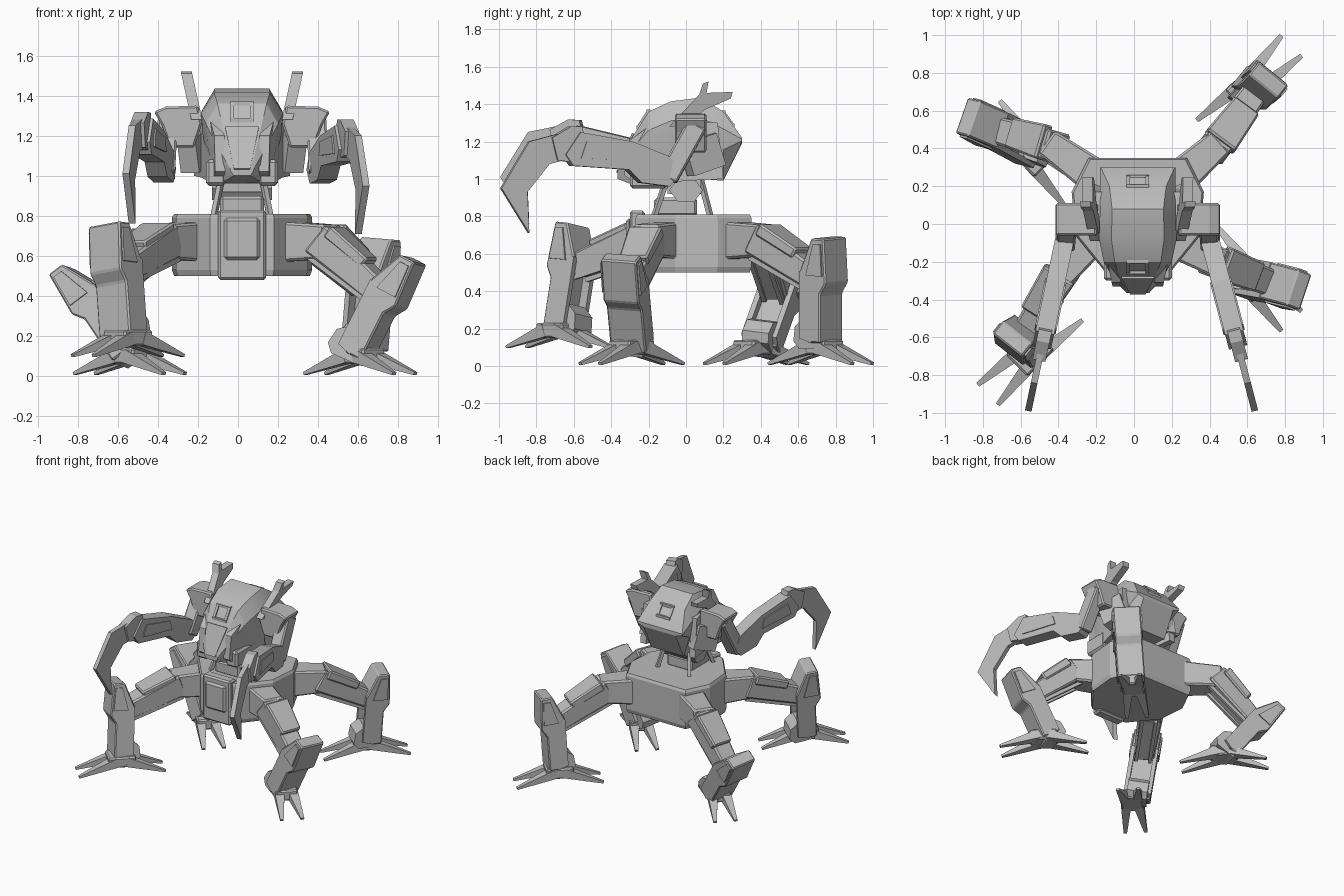
import bpy, bmesh, math
from mathutils import Vector as V

cube = bpy.data.objects.get("Cube")
if cube:
    bpy.data.objects.remove(cube, do_unlink=True)

GREY = (0.5, 0.5, 0.5, 1)
mat = bpy.data.materials.new("plain_grey")
mat.use_nodes = True
mat.diffuse_color = GREY
mat.node_tree.nodes["Principled BSDF"].inputs["Base Color"].default_value = GREY
CX = 0.02
X, Y, Z = V((1, 0, 0)), V((0, 1, 0)), V((0, 0, 1))


def loft(name, rings, bevel=0):
    """Skin closed rings of equal length and cap the ends."""
    bm = bmesh.new()
    rows = [[bm.verts.new(p) for p in r] for r in rings]
    n = len(rows[0])
    for a, b in zip(rows, rows[1:]):
        for i in range(n):
            j = (i + 1) % n
            bm.faces.new((a[i], a[j], b[j], b[i]))
    bm.faces.new(rows[0][::-1])
    bm.faces.new(rows[-1])
    bmesh.ops.recalc_face_normals(bm, faces=bm.faces)
    me = bpy.data.meshes.new(name)
    bm.to_mesh(me)
    bm.free()
    ob = bpy.data.objects.new(name, me)
    me.materials.append(mat)
    bpy.context.collection.objects.link(ob)
    if bevel:
        mod = ob.modifiers.new("bevel", "BEVEL")
        mod.width, mod.segments = bevel, 1
    return ob


def prism(name, pts, o, u, v, w, bevel=0):
    """Extrude a 2D profile in the u, v plane, centred along w."""
    ring = [V(o) + u * p + v * q for p, q in pts]
    return loft(name, [[p - w / 2 for p in ring], [p + w / 2 for p in ring]], bevel)


def beam(name, a, b, s0, s1=None, up=Z, bevel=0):
    """Tapered box from a to b; sizes are (width, height)."""
    a, b, s1 = V(a), V(b), s1 or s0
    d = (b - a).normalized()
    side = d.cross(up).normalized()
    top = side.cross(d)
    rings = [[c + side * s[0] * i / 2 + top * s[1] * j / 2
              for i, j in ((-1, -1), (1, -1), (1, 1), (-1, 1))]
             for c, s in ((a, s0), (b, s1))]
    return loft(name, rings, bevel)


def box(name, lo, hi, bevel=0):
    lo, hi = V(lo), V(hi)
    mx, my = (lo.x + hi.x) / 2, (lo.y + hi.y) / 2
    return beam(name, (mx, my, lo.z), (mx, my, hi.z),
                (hi.x - lo.x, hi.y - lo.y), up=Y, bevel=bevel)


# Pelvis
half = [(0.16, -0.27), (0.33, -0.06), (0.35, 0.17), (0.26, 0.35)]
plan = half + [(-x, y) for x, y in reversed(half)]


def pelvis_ring(z, k):
    return [(CX + x * k, 0.04 + (y - 0.04) * k, z) for x, y in plan]


loft("pelvis", [pelvis_ring(z, k) for z, k in ((0.5, 0.97), (0.53, 1), (0.79, 1), (0.81, 0.97))])
box("front_plate", (CX - 0.12, -0.3, 0.48), (CX + 0.12, -0.22, 0.83), 0.012)
box("front_panel", (CX - 0.09, -0.32, 0.58), (CX + 0.09, -0.29, 0.79), 0.015)

# Waist
box("waist_block", (CX - 0.11, -0.17, 0.8), (CX + 0.11, 0.06, 0.9), 0.015)
hexagon = [(0.09 * math.cos(k * math.pi / 3), 0.07 * math.sin(k * math.pi / 3)) for k in range(6)]
prism("waist_joint", hexagon, (CX, 0, 0.94), Y, Z, X * 0.3)
box("neck", (CX - 0.13, -0.1, 0.92), (CX + 0.13, 0.08, 1.03))
for sx in (-1, 1):
    for y in (-0.17, 0.13):
        beam("waist_piston", (CX + sx * 0.14, y, 0.8), (CX + sx * 0.1, y * 0.6, 1.0), (0.025, 0.025))

# Head and torso shell, stations from back to nose: y, half width, top, bottom, top width ratio
stations = [(0.3, 0.2, 1.22, 1.19, 0.98), (0.2, 0.2, 1.36, 0.99, 0.75), (0.08, 0.2, 1.435, 1.0, 0.68),
            (-0.08, 0.205, 1.415, 1.0, 0.68), (-0.2, 0.18, 1.36, 0.96, 0.68),
            (-0.29, 0.13, 1.22, 0.97, 0.7), (-0.365, 0.06, 1.05, 1.0, 0.8)]
rings = []
for y, hw, top, bot, k in stations:
    h = top - bot
    side = [(hw * k, top), (hw, top - h * 0.25), (hw * 0.95, bot + h * 0.45), (hw * 0.7, bot)]
    rings.append([(CX + x, y, z) for x, z in side] + [(CX - x, y, z) for x, z in reversed(side)])
head = loft("head_shell", rings)
bpy.context.view_layer.objects.active = head
head.select_set(True)
bpy.ops.object.shade_smooth_by_angle(angle=math.radians(25))
head.select_set(False)
beam("nose_plate", (CX, -0.275, 1.24), (CX, -0.36, 1.03), (0.17, 0.03), (0.08, 0.03), Y)
for a, b in (((-0.2, 1.36), (-0.255, 1.275)), ((0.2, 1.355), (0.25, 1.285))):
    pa, pb = V((CX, *a)), V((CX, *b))
    # Square frame from four bars
    for sx in (-0.05, 0.05):
        beam("hatch_side", pa + X * sx, pb + X * sx, (0.02, 0.02), up=Y)
    for p in (pa, pb):
        beam("hatch_bar", p - X * 0.06, p + X * 0.06, (0.02, 0.02))

cheek = [(-0.33, 1.02), (-0.31, 1.2), (-0.2, 1.28), (-0.05, 1.32), (0.17, 1.3),
         (0.2, 1.0), (0, 0.99), (-0.25, 0.96)]
fin = [(-0.09, 1.28), (0.07, 1.45), (0.09, 1.51), (0.12, 1.52), (0.11, 1.46),
       (0.25, 1.465), (0.24, 1.43), (0.1, 1.37), (0, 1.28)]
cap = [(0.2, 1.26), (0.22, 1.35), (0.38, 1.345), (0.44, 1.32), (0.4, 1.25), (0.36, 1.14), (0.24, 1.14)]
for sx in (-1, 1):
    # Cheek plates taper toward the nose
    o = (CX + sx * 0.175, 0, 0)
    prism("cheek_plate", cheek, o, (Y + X * sx * 0.2), Z, X * 0.05)
    box("jaw_block", (CX + sx * 0.13 - 0.05, -0.3, 0.95), (CX + sx * 0.13 + 0.05, -0.1, 1.08), 0.015)
    o = (CX + sx * (0.23 - 1.3 * 0.22), 0, 0)
    prism("head_fin", fin, o, Y, (Z + X * sx * 0.22), X * 0.055)
    # Shoulders
    prism("shoulder", cap, (CX, 0.025, 0), X * sx, Z, Y * 0.17, 0.01)
    beam("upper_arm", (CX + sx * 0.37, 0.06, 1.29), (CX + sx * 0.385, -0.1, 1.0), (0.1, 0.11), up=Y, bevel=0.01)
    beam("rear_brace", (CX + sx * 0.2, 0.17, 1.16), (CX + sx * 0.27, 0.0, 1.1), (0.1, 0.18))

# Arms: profiles run forward along u
forearm = [(0.04, 1.03), (0.1, 1.12), (0.3, 1.2), (0.58, 1.25), (0.66, 1.13),
           (0.62, 1.07), (0.32, 1.05), (0.25, 0.98), (0.1, 0.96)]
panel = [(0.3, 1.1), (0.32, 1.17), (0.55, 1.2), (0.58, 1.11)]
wrist = [(0.53, 1.13), (0.57, 1.28), (0.63, 1.28), (0.73, 1.22), (0.7, 1.1), (0.63, 1.09)]
claw = [(0.6, 1.14), (0.62, 1.26), (0.85, 1.2), (1.0, 0.95), (0.85, 0.71),
        (0.86, 0.93), (0.74, 1.08), (0.66, 1.1)]
for x0, slope, lift in ((0.38, 0.26, 0), (-0.35, -0.21, 0.06)):
    u = V((slope, -0.99, lift))
    w = V((1, slope, 0)).normalized()
    for name, pts, width in (("forearm", forearm, 0.1), ("forearm_panel", panel, 0.115),
                             ("wrist", wrist, 0.07), ("claw", claw, 0.035)):
        prism(name, pts, (x0, 0, 0), u, Z, w * width)

# Legs
shin_pts = [(-0.03, 0), (-0.03, 0.34), (-0.08, 0.38), (0.0, 0.56), (0.085, 0.56),
            (0.1, 0.32), (0.06, 0.26), (0.06, 0)]
rail_pts = [(-0.08, 0.02), (-0.08, 0.38), (0, 0.4), (0, 0)]
knee_pts = [(-0.03, 0.36), (0.02, 0.53), (0.07, 0.53), (0.08, 0.36)]
ankle_pts = [(-0.14, 0.0), (-0.13, 0.08), (-0.07, 0.13), (0.05, 0.1), (0.05, -0.03), (-0.1, -0.04)]


def leg(name, root, elbow, knee, ankle, foot):
    root, elbow, knee, ankle, foot = map(V, (root, elbow, knee, ankle, foot))
    t = (knee - ankle).normalized()
    u = knee - elbow
    u.z = 0
    s = (u - t * u.dot(t)).normalized()
    w = t.cross(s)
    # Hip and thigh
    out = (elbow - root).normalized()
    beam(name + "_hip", root, elbow + out * 0.04, (0.19, 0.2), (0.15, 0.17), bevel=0.012)
    joint = ankle + t * 0.34 - s * 0.04
    d = (joint - elbow).normalized()
    n = w.cross(d).normalized()
    n = n if n.z > 0 else -n
    beam(name + "_thigh", elbow - d * 0.03, joint, (0.17, 0.17), (0.14, 0.13), bevel=0.012)
    beam(name + "_thigh_cover", elbow + n * 0.07, elbow.lerp(joint, 0.65) + n * 0.07,
         (0.19, 0.07), (0.16, 0.06), bevel=0.01)
    for k in (-1, 1):
        beam(name + "_thigh_piston", elbow + w * k * 0.05 - n * 0.1, joint + w * k * 0.05 - n * 0.07,
             (0.025, 0.025))
        # Side rails make the shin a channel open to the inside
        prism(name + "_shin_rail", rail_pts, ankle + w * k * 0.085, s, t, w * 0.03)
    # Shin with raised knee block
    prism(name + "_shin", shin_pts, ankle, s, t, w * 0.2, 0.008)
    prism(name + "_knee_side", knee_pts, ankle, s, t, w * 0.22)
    prism(name + "_ankle", ankle_pts, ankle, s, t, w * 0.15)
    # Foot with two outer and two inner toes
    axis = V((math.copysign(1, foot.x), math.copysign(1, foot.y), 0)).normalized()
    perp = axis.cross(Z)
    hub = foot + Z * 0.1
    beam(name + "_foot_hub", hub - axis * 0.1, hub + axis * 0.1, (0.16, 0.08), bevel=0.01)
    for i in (-1, 1):
        for k in (-1, 1):
            a = hub + axis * i * 0.04 + perp * k * 0.045
            b = foot + axis * i * 0.315 + perp * k * 0.075 + Z * 0.012
            beam(name + "_toe", a, b, (0.075, 0.07), (0.025, 0.015))


leg("back_left_leg", (0.26, 0.26, 0.67), (0.43, 0.41, 0.67), (0.69, 0.73, 0.73),
    (0.64, 0.73, 0.13), (0.61, 0.72, 0))
leg("back_right_leg", (-0.22, 0.26, 0.67), (-0.43, 0.41, 0.67), (-0.83, 0.55, 0.52),
    (-0.55, 0.4, 0.1), (-0.54, 0.375, 0))
leg("front_right_leg", (-0.22, -0.07, 0.67), (-0.37, -0.25, 0.67), (-0.62, -0.57, 0.78),
    (-0.58, -0.66, 0.2), (-0.55, -0.68, 0.09))
leg("front_left_leg", (0.25, -0.1, 0.67), (0.43, -0.2, 0.67), (0.835, -0.335, 0.59),
    (0.59, -0.29, 0.1), (0.61, -0.29, 0))
